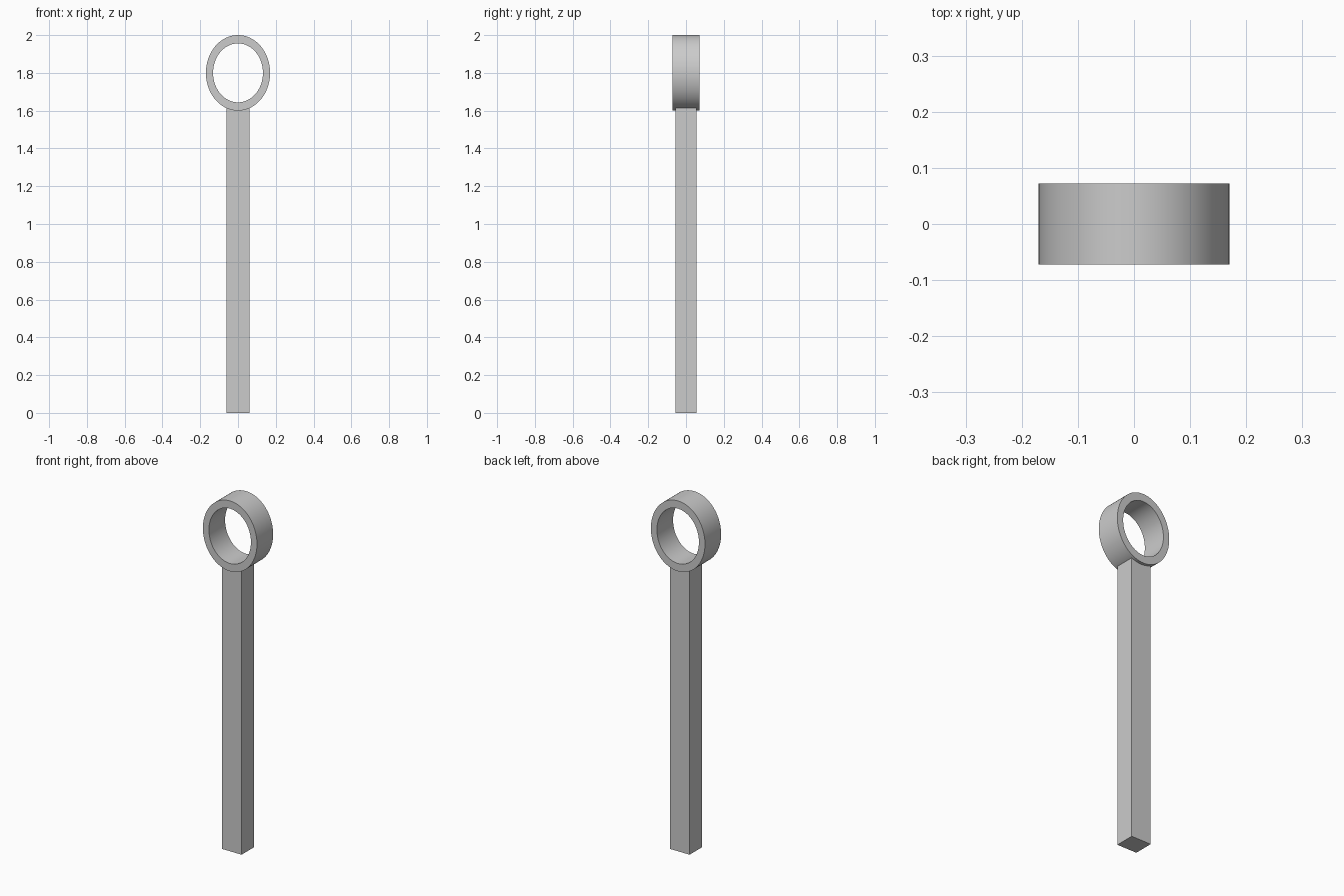
import bpy, bmesh
from math import cos, sin, tau

if "Cube" in bpy.data.objects:
    bpy.data.objects.remove(bpy.data.objects["Cube"], do_unlink=True)

# Single grey material
grey = bpy.data.materials.new("plain_grey")
grey.use_nodes = True
colour = (0.6, 0.6, 0.6, 1)
grey.diffuse_color = colour
grey.node_tree.nodes["Principled BSDF"].inputs["Base Color"].default_value = colour


def add_object(name, bm):
    bmesh.ops.recalc_face_normals(bm, faces=bm.faces)
    mesh = bpy.data.meshes.new(name)
    bm.to_mesh(mesh)
    bm.free()
    mesh.materials.append(grey)
    obj = bpy.data.objects.new(name, mesh)
    bpy.context.collection.objects.link(obj)
    return obj


# Square shaft, its top buried in the ring wall
SHAFT_HALF_X, SHAFT_HALF_Y, SHAFT_TOP = 0.062, 0.056, 1.616
bm = bmesh.new()
bmesh.ops.create_cube(bm, size=2)
for v in bm.verts:
    v.co.x *= SHAFT_HALF_X
    v.co.y *= SHAFT_HALF_Y
    v.co.z = SHAFT_TOP if v.co.z > 0 else 0
add_object("shaft", bm)

# Oval ring: a rectangular wall section swept round an ellipse
SIDES, CENTRE_Z, HALF_DEPTH = 96, 1.8, 0.0725
OUTER, INNER = (0.17, 0.2), (0.132, 0.156)
section = [(OUTER, -HALF_DEPTH), (OUTER, HALF_DEPTH),
           (INNER, HALF_DEPTH), (INNER, -HALF_DEPTH)]
bm = bmesh.new()
loops = []
for i in range(SIDES):
    a = tau * i / SIDES
    loops.append([bm.verts.new((rx * cos(a), y, CENTRE_Z + rz * sin(a)))
                  for (rx, rz), y in section])
for i, here in enumerate(loops):
    after = loops[(i + 1) % SIDES]
    for j in range(4):
        k = (j + 1) % 4
        bm.faces.new((here[j], here[k], after[k], after[j]))
ring = add_object("ring", bm)

# Smooth the curved walls, keep the rims sharp
bpy.ops.object.select_all(action="DESELECT")
ring.select_set(True)
bpy.context.view_layer.objects.active = ring
bpy.ops.object.shade_smooth_by_angle()
